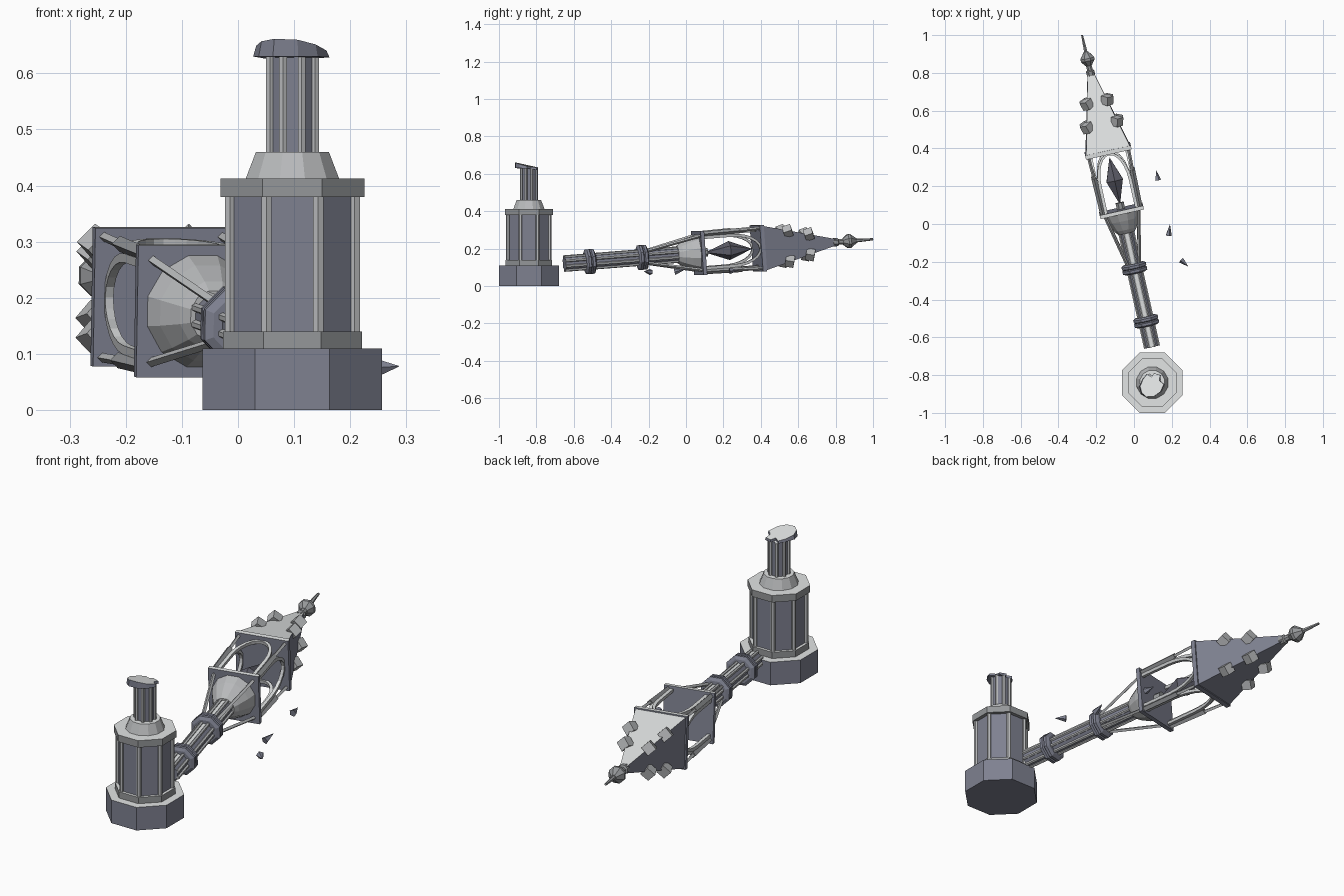
import bpy, bmesh, math
from mathutils import Matrix, Vector

if "Cube" in bpy.data.objects:
    bpy.data.objects.remove(bpy.data.objects["Cube"])


def material(name, r, g, b):
    mat = bpy.data.materials.new(name)
    mat.use_nodes = True
    mat.diffuse_color = (r, g, b, 1)
    mat.node_tree.nodes["Principled BSDF"].inputs["Base Color"].default_value = (r, g, b, 1)
    return mat


SLATE = material("dark_slate", 0.21, 0.22, 0.28)
TRIM = material("weathered_grey", 0.3, 0.31, 0.32)
STONE = material("light_stone", 0.48, 0.49, 0.5)
PALE = material("pale_top", 0.76, 0.78, 0.78)
GLASS = material("dark_crystal", 0.11, 0.11, 0.14)


def finish(name, bm, frame, mat, top=None):
    """Make the object; faces looking upward take the top material."""
    bmesh.ops.recalc_face_normals(bm, faces=bm.faces)
    bm.normal_update()
    if top:
        for f in bm.faces:
            f.material_index = int((frame.to_3x3() @ f.normal).z > 0.8)
    mesh = bpy.data.meshes.new(name)
    bm.to_mesh(mesh)
    bm.free()
    mesh.materials.append(mat)
    if top:
        mesh.materials.append(top)
    obj = bpy.data.objects.new(name, mesh)
    obj.matrix_world = frame
    bpy.context.collection.objects.link(obj)
    return obj


def add_lathe(bm, profile, sides, centre=(0, 0)):
    """Stack of polygon rings; profile holds (flat-to-centre radius, height)."""
    rings = []
    for radius, height in profile:
        r = max(radius, 0.0005) / math.cos(math.pi / sides)
        ring = []
        for i in range(sides):
            a = 2 * math.pi * (i + 0.5) / sides
            ring.append(bm.verts.new((centre[0] + r * math.cos(a),
                                      centre[1] + r * math.sin(a), height)))
        rings.append(ring)
    for low, high in zip(rings, rings[1:]):
        for i in range(sides):
            j = (i + 1) % sides
            bm.faces.new((low[i], low[j], high[j], high[i]))
    bm.faces.new(rings[0][::-1])
    bm.faces.new(rings[-1])


def lathe(name, profile, sides, frame, mat, top=None):
    bm = bmesh.new()
    add_lathe(bm, profile, sides)
    return finish(name, bm, frame, mat, top)


def fluted(name, core, rod, low, high, frame):
    """Octagonal shaft with a thin light rod on every corner."""
    shaft = lathe(name, [(core, low), (core, high)], 8, frame, SLATE, PALE)
    bm = bmesh.new()
    reach = core / math.cos(math.pi / 8)
    for i in range(8):
        a = 2 * math.pi * (i + 0.5) / 8
        add_lathe(bm, [(rod, low), (rod, high)], 6,
                  (reach * math.cos(a), reach * math.sin(a)))
    return shaft, finish(name + "_rods", bm, frame, STONE)


def rod_between(name, start, end, radius, frame, mat, sides=4, tip=None):
    start, end = Vector(start), Vector(end)
    axis = end - start
    turn = axis.to_track_quat('Z', 'Y').to_matrix().to_4x4()
    tip = radius if tip is None else tip
    lathe(name, [(radius, 0), (tip, axis.length)], sides,
          frame @ Matrix.Translation(start) @ turn, mat)


# Standing stump of the lamp post
stump = Matrix.Translation((0.097, -0.84, 0))
lathe("base_block", [(0.16, 0), (0.16, 0.11)], 8, stump, SLATE, PALE)
lathe("lower_plinth", [(0.124, 0.11), (0.124, 0.14)], 8, stump, TRIM, PALE)
fluted("pedestal_body", 0.111, 0.009, 0.14, 0.38, stump)
lathe("pedestal_collar", [(0.128, 0.38), (0.128, 0.413)], 8, stump, TRIM, PALE)
lathe("pedestal_taper", [(0.083, 0.413), (0.065, 0.46)], 12, stump, STONE, PALE)
for part in fluted("broken_column", 0.04, 0.007, 0.46, 0.632, stump):
    for v in part.data.vertices:
        if v.co.z > 0.6:
            v.co.z -= 0.25 * v.co.y

# Jagged sloping remnant on the broken column
outline = [(-0.07, -0.02), (-0.06, -0.055), (-0.035, -0.075), (0.01, -0.072),
           (0.045, -0.05), (0.066, -0.01), (0.04, 0.012), (0.045, 0.04),
           (0.01, 0.05), (-0.005, 0.03), (-0.03, 0.045), (-0.052, 0.02)]
bm = bmesh.new()
lower, upper = [], []
for x, y in outline:
    z = 0.645 - 0.22 * y - 0.1 * max(x, 0)
    lower.append(bm.verts.new((x, y, min(0.63, z - 0.012))))
    upper.append(bm.verts.new((x * 0.92, y, z)))
bm.faces.new(lower[::-1])
bm.faces.new(upper)
for i in range(len(outline)):
    j = (i + 1) % len(outline)
    bm.faces.new((lower[i], lower[j], upper[j], upper[i]))
finish("broken_cap", bm, stump, SLATE, PALE)

# Frame of the fallen upper part: its length runs along local z
foot, tip = Vector((0.095, -0.65, 0.12)), Vector((-0.275, 1.0, 0.25))
along = (tip - foot).normalized()
across = along.cross(Vector((0, 0, 1))).normalized()
side = along.cross(across)
fallen = Matrix.Translation(foot) @ Matrix((across, side, along)).transposed().to_4x4()

# Fallen shaft with collars, bowl and plate
fluted("fallen_shaft", 0.036, 0.007, 0, 0.66, fallen)
for i, t in enumerate((0.139, 0.427)):
    lathe(f"shaft_collar_{i}", [(0.052, t - 0.026), (0.066, t - 0.018), (0.066, t - 0.005),
                                (0.058, t), (0.066, t + 0.005), (0.066, t + 0.018),
                                (0.052, t + 0.026)], 8, fallen, SLATE)
lathe("lantern_bowl", [(0.045, 0.62), (0.06, 0.64), (0.085, 0.69), (0.1, 0.732)], 12,
      fallen, STONE)
lathe("lantern_plate", [(0.118, 0.73), (0.118, 0.75)], 4, fallen, SLATE, PALE)
lathe("burner", [(0.022, 0.75), (0.022, 0.785)], 8, fallen, TRIM)
lathe("crystal", [(0, 0.775), (0.044, 0.905), (0, 1.03)], 6, fallen, GLASS)

# Struts, corner posts and roof crockets on the four diagonals
for i, (sx, sy) in enumerate([(1, 1), (-1, 1), (-1, -1), (1, -1)]):
    rod_between(f"strut_{i}", (sx * 0.03, sy * 0.03, 0.44),
                (sx * 0.092, sy * 0.092, 0.735), 0.006, fallen, STONE)
    rod_between(f"lower_corner_post_{i}", (sx * 0.1, sy * 0.1, 0.745),
                (sx * 0.104, sy * 0.104, 0.945), 0.01, fallen, TRIM)
    rod_between(f"upper_corner_post_{i}", (sx * 0.104, sy * 0.104, 0.94),
                (sx * 0.108, sy * 0.108, 1.06), 0.006, fallen, STONE)
    for j, (t, reach) in enumerate(((1.215, 0.081), (1.335, 0.055))):
        bm = bmesh.new()
        bmesh.ops.create_cube(bm, size=0.046)
        turn = (Matrix.Rotation(math.atan2(sy, sx), 4, 'Z')
                @ Matrix.Rotation(math.radians(20), 4, 'Y'))
        finish(f"crocket_{i}_{j}", bm,
               fallen @ Matrix.Translation((sx * reach, sy * reach, t)) @ turn, STONE)

# Arched frames on the four lantern sides
path = [(-1, 0.75)]
for k in range(13):
    a = math.pi * (1 - k / 12)
    path.append((math.cos(a), 0.9 + 0.15 * math.sin(a)))
path.append((1, 0.75))
for i in range(4):
    bm = bmesh.new()
    sections = []
    for x, t in path:
        rise = max(t - 0.9, 0) / 0.15 * 0.012
        sections.append([bm.verts.new((x * w, d, t + (rise if w > 0.08 else 0)))
                         for w, d in ((0.074, 0.09), (0.09, 0.09), (0.09, 0.105), (0.074, 0.105))])
    for a, b in zip(sections, sections[1:]):
        for k in range(4):
            m = (k + 1) % 4
            bm.faces.new((a[k], a[m], b[m], b[k]))
    bm.faces.new(sections[0])
    bm.faces.new(sections[-1])
    finish(f"lantern_arch_{i}", bm, fallen @ Matrix.Rotation(i * math.pi / 2, 4, 'Z'), STONE, PALE)

# Spire roof and finial
lathe("roof_slab", [(0.124, 1.055), (0.124, 1.077)], 4, fallen, SLATE, PALE)
lathe("roof_spire", [(0.118, 1.077), (0.014, 1.5)], 4, fallen, SLATE, PALE)
lathe("finial_neck", [(0.022, 1.475), (0.022, 1.5), (0.015, 1.505), (0.015, 1.54)], 8,
      fallen, TRIM)
lathe("finial_ball", [(0.016, 1.53), (0.037, 1.557), (0.037, 1.57), (0.012, 1.605)], 8,
      fallen, TRIM)
lathe("finial_spike", [(0.009, 1.6), (0.005, 1.696)], 6, fallen, TRIM)

# Loose shards beside the lantern
shards = [((0.127, 0.232, 0.08), (0.118, 0.282, 0.085)),
          ((0.183, -0.06, 0.075), (0.19, -0.003, 0.09)),
          ((0.25, -0.19, 0.075), (0.287, -0.225, 0.078))]
for i, (start, end) in enumerate(shards):
    rod_between(f"shard_{i}", start, end, 0.014, Matrix(), SLATE, 5, 0)
